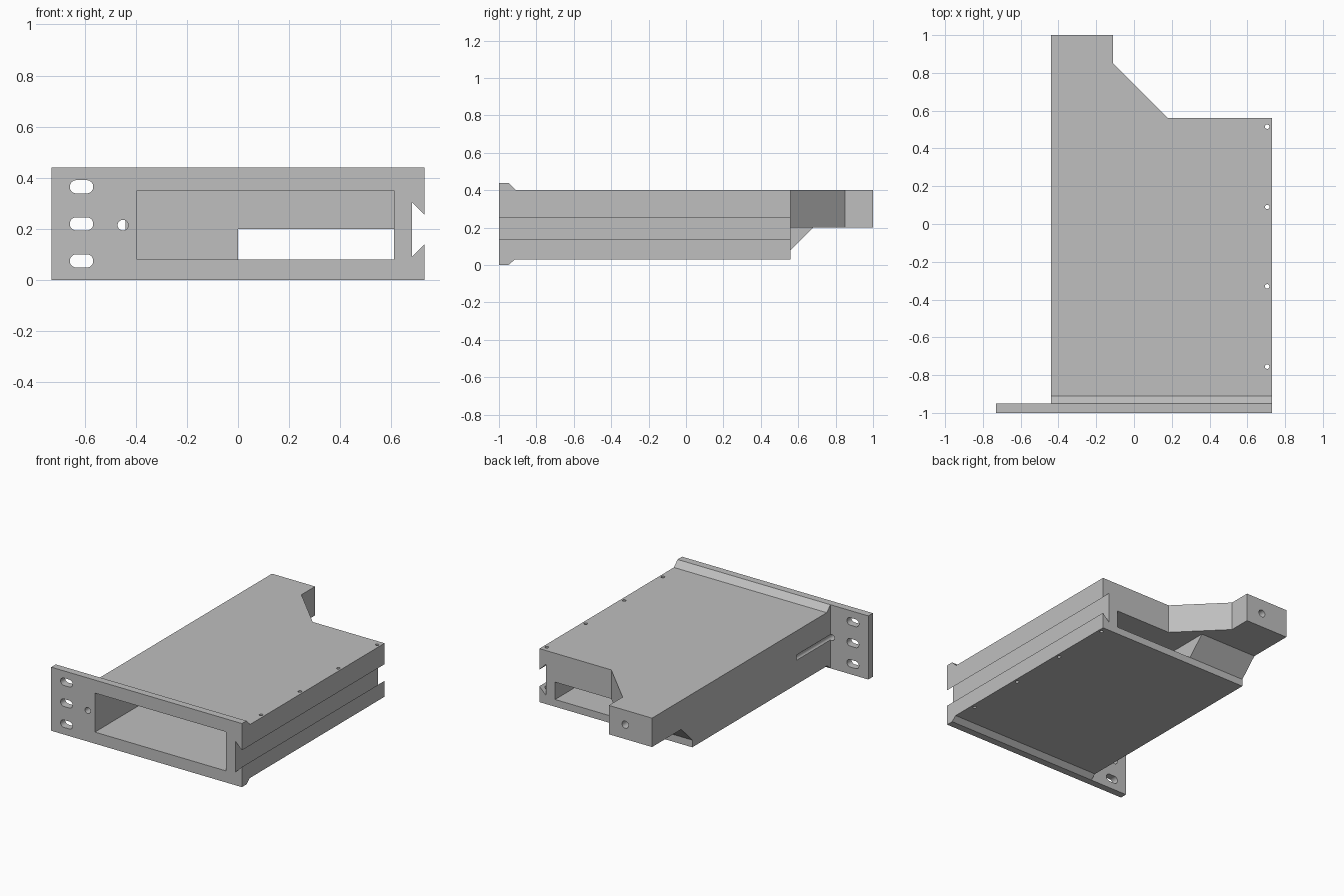
import bpy, bmesh
from math import cos, sin, pi

cube = bpy.data.objects.get("Cube")
if cube:
    bpy.data.objects.remove(cube, do_unlink=True)

grey = bpy.data.materials.new("plain grey")
grey.use_nodes = True
colour = (0.52, 0.52, 0.52, 1)
grey.diffuse_color = colour
grey.node_tree.nodes["Principled BSDF"].inputs["Base Color"].default_value = colour

# How a profile point (a, b) at depth d maps to space for each extrusion axis
PLACE = {
    "x": lambda a, b, d: (d, a, b),
    "y": lambda a, b, d: (a, d, b),
    "z": lambda a, b, d: (a, b, d),
}


def prism(name, axis, profile, lo, hi):
    """Extrude a closed profile along an axis."""
    bm = bmesh.new()
    face = bm.faces.new([bm.verts.new(PLACE[axis](a, b, lo)) for a, b in profile])
    moved = bmesh.ops.extrude_face_region(bm, geom=[face])["geom"]
    bmesh.ops.translate(bm, vec=PLACE[axis](0, 0, hi - lo),
                        verts=[v for v in moved if isinstance(v, bmesh.types.BMVert)])
    bmesh.ops.recalc_face_normals(bm, faces=bm.faces)
    mesh = bpy.data.meshes.new(name)
    bm.to_mesh(mesh)
    bm.free()
    mesh.materials.append(grey)
    obj = bpy.data.objects.new(name, mesh)
    bpy.context.collection.objects.link(obj)
    return obj


def rect(a0, a1, b0, b1):
    return [(a0, b0), (a1, b0), (a1, b1), (a0, b1)]


def stadium(a, b, radius, half=0.0, steps=24):
    """Circle, or a rounded slot when half is above zero."""
    points = []
    for i in range(steps):
        t = 2 * pi * (i + 0.5) / steps
        side = half if cos(t) > 0 else -half
        points.append((a + side + radius * cos(t), b + radius * sin(t)))
    return points


def combine(target, other, operation):
    mod = target.modifiers.new(operation.lower(), "BOOLEAN")
    mod.object = other
    mod.operation = operation
    mod.solver = "EXACT"
    bpy.context.view_layer.objects.active = target
    bpy.ops.object.modifier_apply(modifier=mod.name)
    bpy.data.objects.remove(other, do_unlink=True)


LEFT, RIGHT, BACK = -0.44, 0.73, 0.56

# Main case with sloped lips behind the front plate
case = prism("module_case", "x", [
    (-0.97, 0), (-0.95, 0), (-0.915, 0.03), (BACK, 0.03),
    (BACK, 0.4), (-0.91, 0.4), (-0.95, 0.44), (-0.97, 0.44)], LEFT, RIGHT)

# Front plate, rear arm and the sloped support below the arm
solids = [
    prism("front_plate", "y", rect(-RIGHT, RIGHT, 0, 0.44), -1, -0.95),
    prism("rear_arm", "z", [(LEFT, 0.5), (0.24, 0.5), (0.18, BACK), (-0.11, 0.85),
                            (-0.11, 1), (LEFT, 1)], 0.2, 0.4),
    prism("arm_support", "x", [(0.5, 0.08), (BACK, 0.08), (0.68, 0.2),
                               (0.68, 0.25), (0.5, 0.25)], LEFT, 0),
]
for solid in solids:
    combine(case, solid, "UNION")

# Front pocket, rear opening and side dovetail groove
cuts = [
    prism("pocket", "y", rect(-0.395, 0.61, 0.08, 0.35), -1.1, 0.35),
    prism("rear_opening", "y", rect(0, 0.61, 0.08, 0.2), 0.3, 0.8),
    prism("dovetail", "y", [(0.68, 0.09), (0.78, 0.19), (0.78, 0.205), (0.68, 0.305)], -1.1, 0.8),
    prism("side_bore", "y", stadium(-0.45, 0.215, 0.021), -1.1, -0.58),
    prism("arm_bore", "y", stadium(-0.235, 0.3, 0.025), 0.85, 1.1),
]
# Mounting slots in the plate ear
for z in (0.075, 0.22, 0.365):
    cuts.append(prism("ear_slot", "y", stadium(-0.612, z, 0.026, 0.02), -1.1, -0.9))
# Screw holes along the grooved edge
for y in (-0.755, -0.33, 0.09, 0.515):
    cuts.append(prism("screw_hole", "z", stadium(0.705, y, 0.012, steps=16), -0.1, 0.5))
for cut in cuts:
    combine(case, cut, "DIFFERENCE")

bpy.ops.object.select_all(action="DESELECT")
case.select_set(True)
bpy.context.view_layer.objects.active = case
bpy.ops.object.shade_smooth_by_angle(angle=pi / 6)
